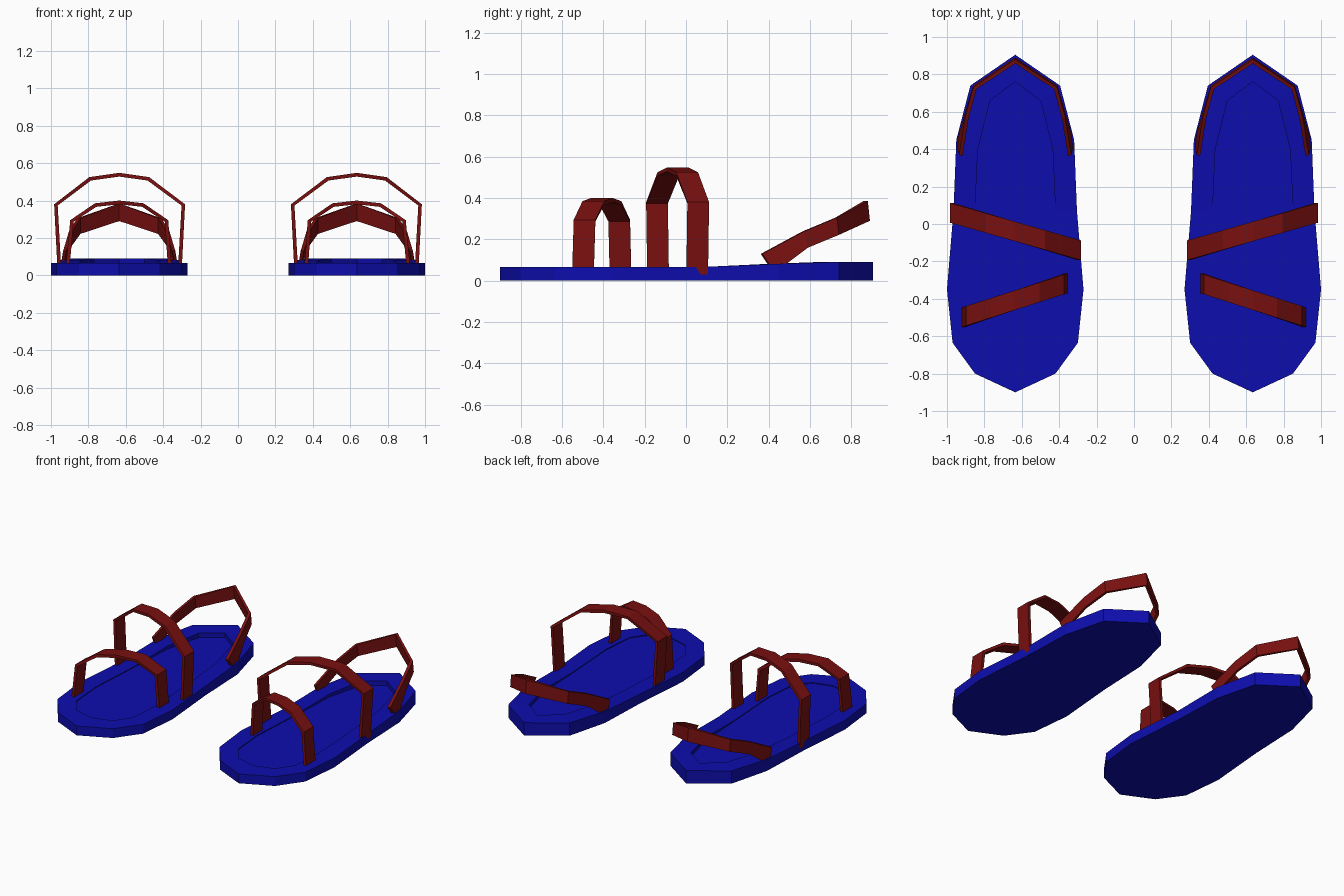
import bpy, bmesh
from mathutils import Vector

if "Cube" in bpy.data.objects:
    bpy.data.objects.remove(bpy.data.objects["Cube"])


def material(name, rgb):
    m = bpy.data.materials.new(name)
    m.use_nodes = True
    m.diffuse_color = (*rgb, 1)
    m.node_tree.nodes["Principled BSDF"].inputs["Base Color"].default_value = (*rgb, 1)
    return m


BLUE = material("deep blue", (0.004, 0.004, 0.42))
RED = material("dark red", (0.19, 0.005, 0.005))
CENTRE_X = 0.635


def loft(name, rings, mat, side):
    """Bridge closed rings of points, cap both ends, place on one side."""
    bm = bmesh.new()
    loops = [[bm.verts.new((side * (CENTRE_X + x), y, z)) for x, y, z in r] for r in rings]
    n = len(loops[0])
    for a, b in zip(loops, loops[1:]):
        for i in range(n):
            j = (i + 1) % n
            bm.faces.new((a[i], a[j], b[j], b[i]))
    bm.faces.new(loops[0])
    bm.faces.new(loops[-1])
    bmesh.ops.recalc_face_normals(bm, faces=bm.faces)
    mesh = bpy.data.meshes.new(name)
    bm.to_mesh(mesh)
    bm.free()
    mesh.materials.append(mat)
    obj = bpy.data.objects.new(name, mesh)
    bpy.context.collection.objects.link(obj)


def full_outline(half):
    """Mirror a toe-to-heel half outline into a closed one."""
    return half + [(-x, y) for x, y in half[-2:0:-1]]


def arch_rings(profile, y_mid, slope, width, thick=0.02):
    """Ribbon sections along an arch in xz that crosses the foot at a slant."""
    pts = [Vector(p) for p in profile]
    rings = []
    for i, p in enumerate(pts):
        t = (pts[min(i + 1, len(pts) - 1)] - pts[max(i - 1, 0)]).normalized()
        q = p + Vector((t.y, -t.x)) * thick
        y = y_mid + slope * p.x
        rings.append([(v.x, y + d, v.y) for v, d in
                      ((p, -width / 2), (p, width / 2), (q, width / 2), (q, -width / 2))])
    return rings


# Sole outline and the inset footbed outline
OUTER = full_outline([(0, -0.9), (0.215, -0.8), (0.335, -0.635), (0.365, -0.35),
                      (0.33, 0.07), (0.315, 0.45), (0.24, 0.74), (0, 0.905)])
INNER = full_outline([(0, -0.74), (0.14, -0.7), (0.22, -0.59), (0.24, -0.35),
                      (0.215, 0.07), (0.2, 0.4), (0.135, 0.66), (0, 0.76)])


def rim_height(y):
    return 0.066 + 0.025 * min(max((y - 0.07) / 0.6, 0), 1)


SOLE = [[(x, y, 0) for x, y in OUTER],
        [(x, y, rim_height(y)) for x, y in OUTER],
        [(x, y, rim_height(yo)) for (x, y), (_, yo) in zip(INNER, OUTER)],
        [(x, y, 0.06) for x, y in INNER]]

TOE = [(-0.28, 0.05), (-0.262, 0.295), (-0.13, 0.385), (0, 0.4),
       (0.13, 0.385), (0.262, 0.295), (0.285, 0.05)]
INSTEP = [(-0.335, 0.05), (-0.352, 0.38), (-0.16, 0.525), (0, 0.548),
          (0.16, 0.525), (0.348, 0.38), (0.33, 0.03)]

# Heel strap: lower and upper edge of each section, from foot to back
HEEL_HALF = [((0.315, 0.43, 0.04), (0.3, 0.37, 0.13)),
             ((0.27, 0.59, 0.16), (0.268, 0.57, 0.238)),
             ((0.225, 0.74, 0.222), (0.225, 0.73, 0.305)),
             ((0, 0.89, 0.29), (0, 0.88, 0.385))]


def heel_rings():
    flip = [tuple((-x, y, z) for x, y, z in s) for s in HEEL_HALF[:-1]]
    rings = []
    for low, high in HEEL_HALF + flip[::-1]:
        dx = -0.018 if low[0] > 0 else 0.018 if low[0] < 0 else 0
        dy = -0.008 if dx else -0.022
        rings.append([low, high] + [(x + dx, y + dy, z) for x, y, z in (high, low)])
    return rings


# Both sandals
for label, side in (("left", 1), ("right", -1)):
    loft(label + "_sole", SOLE, BLUE, side)
    loft(label + "_toe_strap", arch_rings(TOE, -0.407, -0.32, 0.105), RED, side)
    loft(label + "_instep_strap", arch_rings(INSTEP, -0.04, 0.285, 0.105), RED, side)
    loft(label + "_heel_strap", heel_rings(), RED, side)
